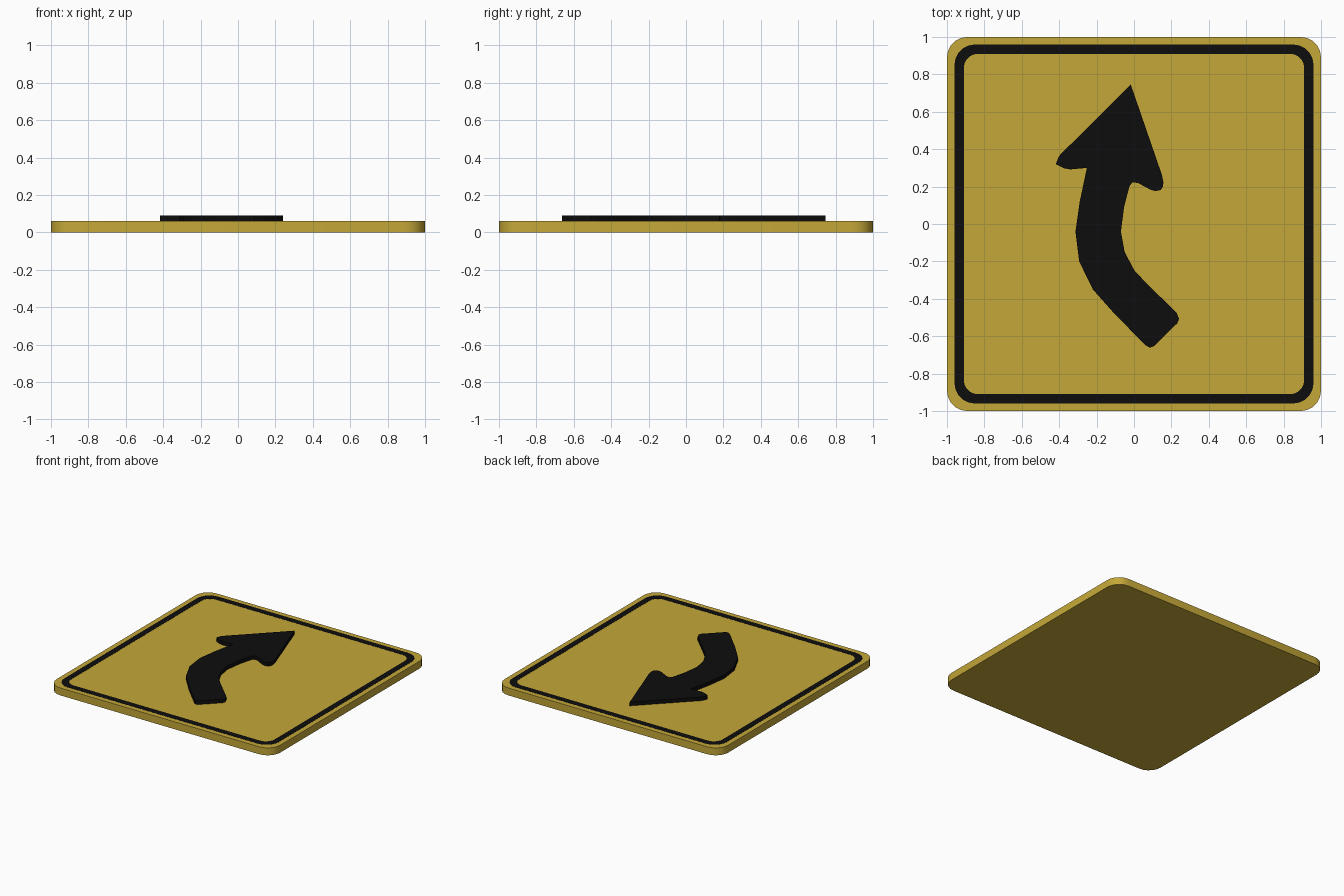
import bpy, bmesh, math

if "Cube" in bpy.data.objects:
    bpy.data.objects.remove(bpy.data.objects["Cube"])


def material(name, color):
    m = bpy.data.materials.new(name)
    m.diffuse_color = color
    m.use_nodes = True
    m.node_tree.nodes["Principled BSDF"].inputs["Base Color"].default_value = m.diffuse_color
    return m


YELLOW = material("yellow", (0.56, 0.39, 0.04, 1))
BLACK = material("black", (0.004, 0.004, 0.004, 1))


def rounded_square(half, radius, segments=5):
    """Counter-clockwise outline of a square with rounded corners."""
    c = half - radius
    pts = []
    for q, (sx, sy) in enumerate([(1, 1), (-1, 1), (-1, -1), (1, -1)]):
        for i in range(segments + 1):
            a = math.pi / 2 * (q + i / segments)
            pts.append((sx * c + radius * math.cos(a), sy * c + radius * math.sin(a)))
    return pts


def finish(name, bm, mat):
    bmesh.ops.recalc_face_normals(bm, faces=bm.faces[:])
    me = bpy.data.meshes.new(name)
    bm.to_mesh(me)
    bm.free()
    me.materials.append(mat)
    ob = bpy.data.objects.new(name, me)
    bpy.context.collection.objects.link(ob)
    bpy.context.view_layer.objects.active = ob
    ob.select_set(True)
    bpy.ops.object.shade_smooth_by_angle(angle=math.radians(30))
    ob.select_set(False)
    return ob


def slab(name, outline, z0, z1, mat):
    """Extrude a closed outline between two heights."""
    bm = bmesh.new()
    bottom = bm.faces.new([bm.verts.new((x, y, z0)) for x, y in outline])
    ext = bmesh.ops.extrude_face_region(bm, geom=[bottom], use_keep_orig=True)
    top = [g for g in ext["geom"] if isinstance(g, bmesh.types.BMVert)]
    bmesh.ops.translate(bm, verts=top, vec=(0, 0, z1 - z0))
    return finish(name, bm, mat)


def ring(name, outer, inner, z0, z1, mat):
    """Flat band between two matching outlines, with thickness."""
    bm = bmesh.new()
    loops = [[bm.verts.new((x, y, z)) for x, y in pts]
             for pts, z in ((outer, z0), (outer, z1), (inner, z1), (inner, z0))]
    n = len(outer)
    for k in range(4):
        a, b = loops[k], loops[(k + 1) % 4]
        for i in range(n):
            j = (i + 1) % n
            bm.faces.new((a[i], a[j], b[j], b[i]))
    return finish(name, bm, mat)


# Sign plate
slab("sign_plate", rounded_square(1.0, 0.11), 0.0, 0.06, YELLOW)

# Painted border, practically flush with the plate
ring("border", rounded_square(0.96, 0.11), rounded_square(0.91, 0.075),
     0.055, 0.061, BLACK)

# Raised curved arrow
arrow = [
    (-0.017, 0.745), (-0.395, 0.37), (-0.405, 0.355), (-0.418, 0.32),
    (-0.375, 0.298), (-0.34, 0.292), (-0.252, 0.30),
    (-0.29, 0.12), (-0.313, -0.04), (-0.293, -0.20), (-0.22, -0.35),
    (-0.10, -0.485), (0.062, -0.648), (0.085, -0.662), (0.108, -0.652),
    (0.232, -0.53), (0.241, -0.507), (0.228, -0.475),
    (0.07, -0.32), (0.003, -0.25), (-0.05, -0.15), (-0.07, -0.04),
    (-0.053, 0.09), (-0.025, 0.20), (-0.01, 0.222), (0.02, 0.22),
    (0.085, 0.185), (0.115, 0.176), (0.143, 0.182), (0.155, 0.20),
    (0.157, 0.225), (0.15, 0.26),
]
slab("arrow", arrow, 0.055, 0.09, BLACK)
